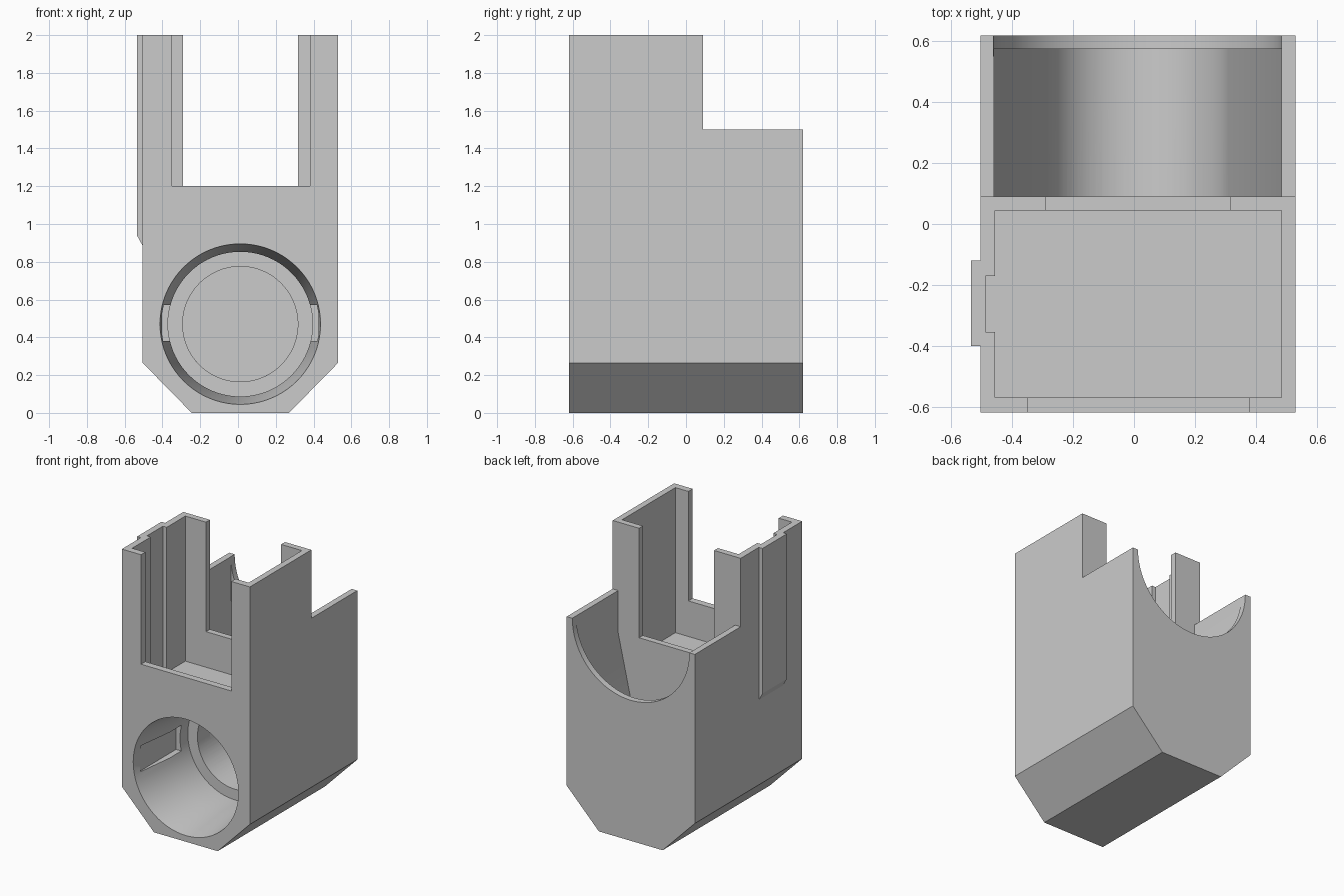
import bpy, bmesh, math

if "Cube" in bpy.data.objects:
    bpy.data.objects.remove(bpy.data.objects["Cube"], do_unlink=True)

MID = 0.012          # centre line of the housing, the rib shifts it sideways
BORE_Z = 0.47
FRONT, BACK = -0.62, 0.62

grey = bpy.data.materials.new("plain_grey")
grey.use_nodes = True
grey.diffuse_color = (0.6, 0.6, 0.6, 1)
grey.node_tree.nodes["Principled BSDF"].inputs["Base Color"].default_value = (0.6, 0.6, 0.6, 1)


def prism(name, near, far, y0, y1):
    """Solid between an x-z outline at y0 and a matching one at y1."""
    bm = bmesh.new()
    a = [bm.verts.new((x, y0, z)) for x, z in near]
    b = [bm.verts.new((x, y1, z)) for x, z in far]
    bm.faces.new(a)
    bm.faces.new(b[::-1])
    for i in range(len(a)):
        j = (i + 1) % len(a)
        bm.faces.new((a[i], b[i], b[j], a[j]))
    bmesh.ops.recalc_face_normals(bm, faces=bm.faces)
    mesh = bpy.data.meshes.new(name)
    bm.to_mesh(mesh)
    bm.free()
    mesh.materials.append(grey)
    obj = bpy.data.objects.new(name, mesh)
    bpy.context.collection.objects.link(obj)
    return obj


def rect(x0, x1, z0, z1):
    return [(x0, z0), (x1, z0), (x1, z1), (x0, z1)]


def arc(radius, z, start=0, end=360, steps=80):
    full = end - start == 360
    angles = [math.radians(start + (end - start) * i / steps) for i in range(steps + (not full))]
    return [(MID + radius * math.cos(t), z + radius * math.sin(t)) for t in angles]


def combine(tool, operation="DIFFERENCE"):
    mod = housing.modifiers.new(tool.name, "BOOLEAN")
    mod.operation = operation
    mod.solver = "EXACT"
    mod.object = tool
    bpy.context.view_layer.objects.active = housing
    bpy.ops.object.modifier_apply(modifier=mod.name)
    bpy.data.objects.remove(tool, do_unlink=True)


def cut(name, outline, y0, y1, far=None):
    combine(prism(name, outline, far or outline, y0, y1))


# Outer housing with chamfered bottom edges
shell = [(-0.245, 0), (0.27, 0), (0.53, 0.265), (0.53, 2), (-0.505, 2), (-0.505, 0.265)]
housing = prism("housing", shell, shell, FRONT, BACK)

# Raised guide rib on the right side with a sloped foot
rib = [(-0.48, 0.84), (-0.535, 0.94), (-0.535, 2), (-0.48, 2)]
combine(prism("guide_rib", rib, rib, -0.40, -0.12), "UNION")

# Lower rear section
cut("rear_step", rect(-0.8, 0.8, 1.5, 2.2), 0.09, 0.8)

# Upper chamber, its groove behind the rib, and the two wall slots
cut("chamber", rect(-0.457, 0.485, 0.94, 2.2), -0.57, 0.045)
cut("rib_groove", rect(-0.488, -0.3, 0.94, 2.2), -0.355, -0.17)
cut("front_slot", rect(-0.35, 0.38, 1.2, 2.2), -0.8, -0.4)
cut("partition_slot", rect(-0.29, 0.317, 1.2, 2.2), -0.1, 0.3)

# Rear hopper: straight sides, steep slopes, round floor
hopper = arc(0.305, BORE_Z, 193 - 360, -13, 48)
hopper += [(0.485, 1.19), (0.485, 1.7), (-0.46, 1.7), (-0.46, 1.19)]
hopper[:48] = hopper[:48]
cut("hopper", hopper, 0.09, 0.575)

# Round cradle in the rear wall
cradle = arc(0.473, 1.5, 180, 360, 48) + [(MID + 0.473, 1.8), (MID - 0.473, 1.8)]
cut("cradle", cradle, 0.55, 0.8)

# Front bore: tapered mouth, straight seat, narrow passage to the hopper
cut("bore_mouth", arc(0.425, BORE_Z), FRONT, -0.28, arc(0.383, BORE_Z))
cut("bore_seat", arc(0.383, BORE_Z), -0.3, -0.05)
cut("bore_passage", arc(0.305, BORE_Z), -0.1, 0.2)

# Shallow keyways on both sides of the bore
cut("keyways", rect(MID - 0.415, MID + 0.415, 0.38, 0.57), -0.56, -0.14)

# Smooth the round walls, keep the corners sharp
bpy.ops.object.select_all(action="DESELECT")
housing.select_set(True)
bpy.context.view_layer.objects.active = housing
bpy.ops.object.shade_smooth_by_angle(angle=math.radians(20))
